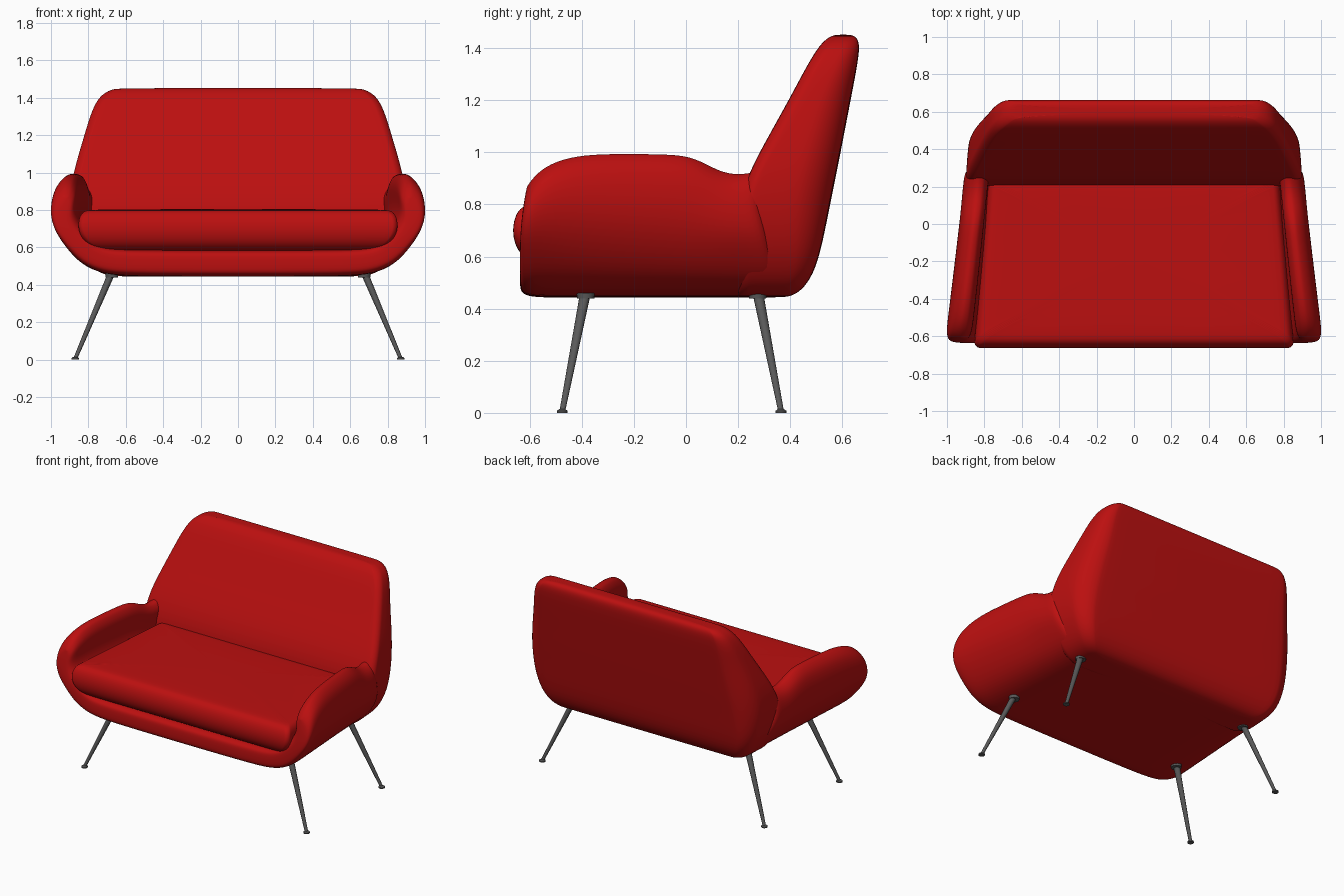
import bpy, bmesh, math
from mathutils import Vector

if "Cube" in bpy.data.objects:
    bpy.data.objects.remove(bpy.data.objects["Cube"])


def material(name, color):
    m = bpy.data.materials.new(name)
    m.diffuse_color = color
    m.use_nodes = True
    m.node_tree.nodes["Principled BSDF"].inputs["Base Color"].default_value = m.diffuse_color
    return m


RED = material("red_fabric", (0.5, 0.005, 0.005, 1))
METAL = material("dark_metal", (0.1, 0.1, 0.1, 1))


def loft(name, rings, mat, subdiv=0, strip_caps=False):
    """Skin a list of closed rings and close both ends."""
    bm = bmesh.new()
    rows = [[bm.verts.new(p) for p in r] for r in rings]
    n = len(rows[0])
    for a, b in zip(rows, rows[1:]):
        for i in range(n):
            j = (i + 1) % n
            bm.faces.new((a[i], a[j], b[j], b[i]))
    for r in (rows[0], rows[-1]):
        if strip_caps:
            for i in range(n // 2 - 1):
                bm.faces.new((r[i], r[i + 1], r[n - 2 - i], r[n - 1 - i]))
        else:
            bm.faces.new(r)
    bmesh.ops.recalc_face_normals(bm, faces=bm.faces)
    me = bpy.data.meshes.new(name)
    bm.to_mesh(me)
    bm.free()
    me.materials.append(mat)
    ob = bpy.data.objects.new(name, me)
    bpy.context.collection.objects.link(ob)
    bpy.context.view_layer.objects.active = ob
    ob.select_set(True)
    if subdiv:
        mod = ob.modifiers.new("smooth", "SUBSURF")
        mod.levels = mod.render_levels = subdiv
        bpy.ops.object.shade_smooth()
    else:
        bpy.ops.object.shade_smooth_by_angle(angle=math.radians(40))
    ob.select_set(False)
    return ob


def plan_ring(z, yf, yb, hw, rf, rb, taper=0.0, dish=0.0):
    """Horizontal rounded rectangle; taper narrows it towards the back."""
    pts = []
    for sx, y, r, a0 in ((1, yf, rf, -90), (1, yb, rb, 0), (-1, yb, rb, 90), (-1, yf, rf, 180)):
        cy = y + r if y == yf else y - r
        for k in range(7):
            a = math.radians(a0 + 15 * k)
            x, yy = sx * (hw - r) + r * math.cos(a), cy + r * math.sin(a)
            x *= 1 - taper * (yy - yf)
            pts.append((x, yy, z + dish * (abs(x) / 0.85) ** 2))
    return pts


# Shell: U-shaped section (x, z, half thickness) carried from front to back
half = [(0.25, 0.515, 0.072), (0.58, 0.517, 0.072), (0.71, 0.527, 0.072), (0.80, 0.565, 0.072),
        (0.87, 0.645, 0.072), (0.923, 0.74, 0.072), (0.94, 0.83, 0.071), (0.93, 0.91, 0.067),
        (0.918, 0.955, 0.052), (0.914, 0.985, 0.026), (0.912, 0.992, 0.01)]
spine = [(-x, z, h) for x, z, h in reversed(half)] + half


def shell_ring(t, thick, top):
    out, inn = [], []
    for i, (x, z, h) in enumerate(spine):
        a, b = spine[max(i - 1, 0)], spine[min(i + 1, len(spine) - 1)]
        d = Vector((b[0] - a[0], b[1] - a[1])).normalized()
        for lst, s in ((out, 1), (inn, -1)):
            px, pz = x + s * d.y * h * thick, z - s * d.x * h * thick
            if pz > 0.6:
                pz = 0.6 + (pz - 0.6) * (top - 0.6) / 0.39
            rise = min(max((pz - 0.62) / 0.3, 0), 1)
            fade = min(max((-0.3 - t) / 0.33, 0), 1)
            low = min(max((0.8 - pz) / 0.35, 0), 1)      # lower sides taper less
            px *= 1 - (0.12 - 0.06 * low) * (t + 0.6)
            lst.append((px, t + 0.04 * rise * rise * fade + 0.1 * low * max(t, 0) / 0.3, pz))
    return out + inn[::-1]


stations = [(-0.638, 0.45, 0.865), (-0.63, 0.75, 0.885), (-0.605, 0.94, 0.92), (-0.55, 1, 0.953),
            (-0.47, 1, 0.977), (-0.35, 1, 0.992), (-0.1, 1, 0.99), (0.0, 1, 0.985), (0.07, 1, 0.957),
            (0.14, 1, 0.918), (0.22, 1, 0.91), (0.29, 1, 0.93)]
loft("seat_shell_with_arms", [shell_ring(*s) for s in stations], RED, 2, True)

# Backrest: leaning wedge (z, front y, back y, half width, back corner radius)
back = [(0.443, 0.2, 0.37, 0.64, 0.04), (0.449, 0.2, 0.41, 0.705, 0.05), (0.48, 0.2, 0.455, 0.772, 0.07),
        (0.55, 0.2, 0.497, 0.832, 0.09), (0.66, 0.2, 0.526, 0.882, 0.12), (0.80, 0.2, 0.553, 0.906, 0.15),
        (0.93, 0.245, 0.58, 0.898, 0.16), (1.05, 0.31, 0.603, 0.87, 0.15), (1.20, 0.394, 0.632, 0.825, 0.13),
        (1.31, 0.452, 0.653, 0.792, 0.10), (1.385, 0.495, 0.665, 0.759, 0.08), (1.425, 0.526, 0.664, 0.72, 0.06),
        (1.445, 0.553, 0.651, 0.675, 0.045), (1.452, 0.577, 0.63, 0.635, 0.024)]
loft("backrest", [plan_ring(z, f, b, w, min(0.05, r * 0.8), r, 0.08) for z, f, b, w, r in back], RED, 2)

# Seat cushion (z, front y, half width)
pad = [(0.565, -0.56, 0.70), (0.578, -0.61, 0.765), (0.61, -0.647, 0.82), (0.66, -0.664, 0.853),
       (0.71, -0.664, 0.858), (0.755, -0.65, 0.85), (0.782, -0.625, 0.825), (0.793, -0.58, 0.78)]
loft("seat_cushion", [plan_ring(z, f, 0.22, w, 0.035, 0.03, 0.1, 0.015) for z, f, w in pad], RED, 2)


def disc(c, r):
    return [(c[0] + r * math.cos(a * math.tau / 16), c[1] + r * math.sin(a * math.tau / 16), c[2])
            for a in range(16)]


# Splayed tapered legs with a foot disc and a mounting plate
for side, sx in (("right", 1), ("left", -1)):
    for end, yt, yb in (("front", -0.385, -0.475), ("back", 0.275, 0.365)):
        top, foot = (sx * 0.675, yt, 0.465), (sx * 0.87, yb, 0.005)
        loft(f"{end}_leg_{side}", [disc(foot, 0.011), disc(top, 0.021)], METAL)
        loft(f"{end}_foot_{side}", [disc((foot[0], yb, 0), 0.021), disc((foot[0], yb, 0.008), 0.021),
                                    disc((foot[0], yb, 0.014), 0.012)], METAL)
        loft(f"{end}_plate_{side}", [disc((top[0], yt, 0.44), 0.033), disc((top[0], yt, 0.46), 0.035)], METAL)
